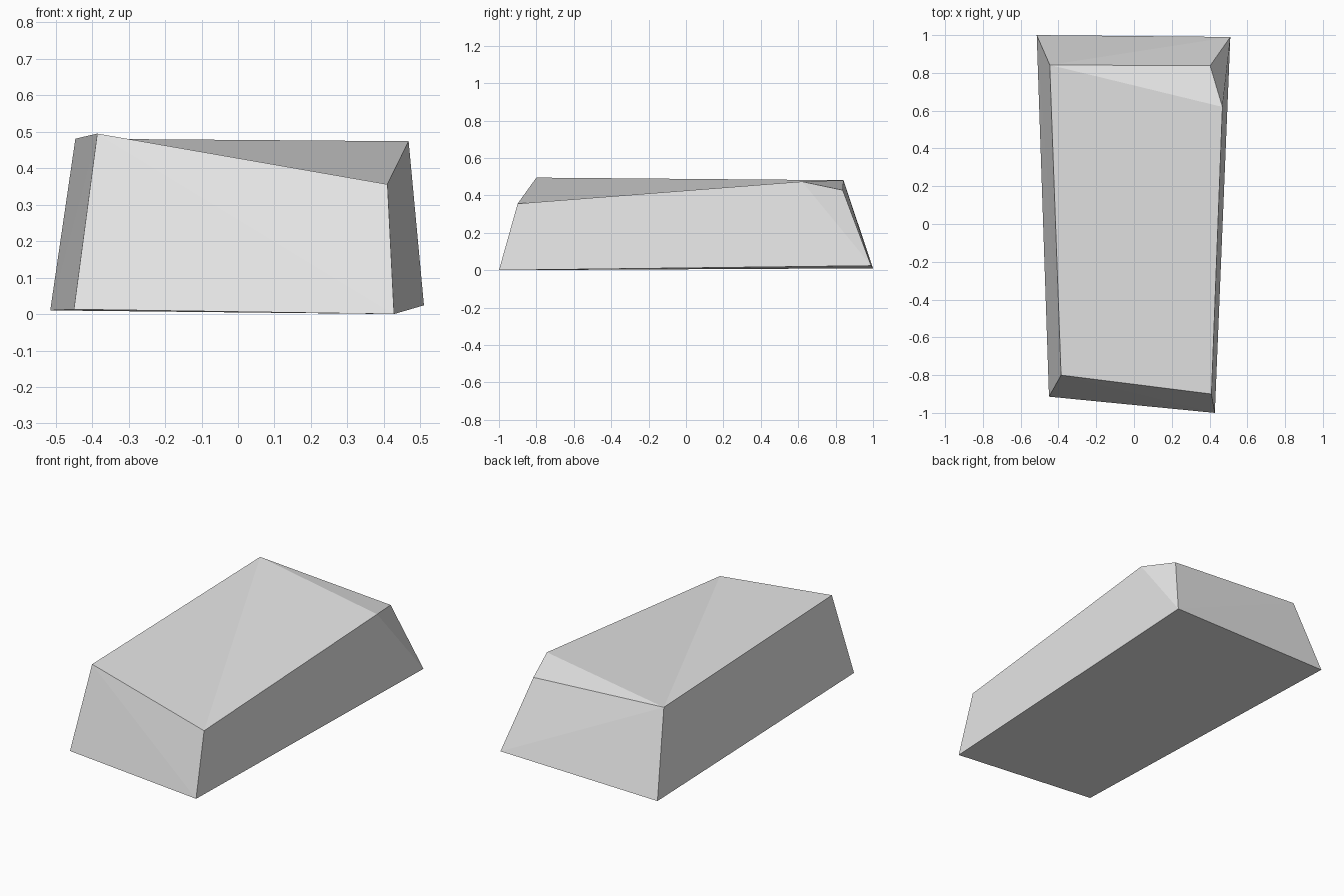
import bpy
import bmesh

cube = bpy.data.objects.get("Cube")
if cube:
    bpy.data.objects.remove(cube, do_unlink=True)


def make_material(name, color):
    mat = bpy.data.materials.new(name)
    mat.use_nodes = True
    mat.diffuse_color = color
    mat.node_tree.nodes["Principled BSDF"].inputs["Base Color"].default_value = color
    return mat


# Corners of the tapered stone block
corners = {
    "base_front_right": (-0.45, -0.914, 0.013),
    "base_front_left": (0.428, -1.0, 0.0),
    "base_back_left": (0.51, 0.99, 0.024),
    "base_back_right": (-0.515, 1.0, 0.01),
    "top_front_right": (-0.386, -0.80, 0.495),
    "top_front_left": (0.41, -0.90, 0.356),
    "top_side_left": (0.468, 0.62, 0.474),
    "top_back_left": (0.403, 0.838, 0.428),
    "top_back_right": (-0.446, 0.842, 0.481),
}

bm = bmesh.new()
vert = {name: bm.verts.new(co) for name, co in corners.items()}


def face(*names):
    bm.faces.new([vert[n] for n in names])


# Underside
face("base_front_right", "base_back_right", "base_front_left")
face("base_back_right", "base_back_left", "base_front_left")
# Front
face("base_front_right", "base_front_left", "top_front_right")
face("base_front_left", "top_front_left", "top_front_right")
# Left side and its chipped back corner
face("base_front_left", "base_back_left", "top_side_left")
face("base_front_left", "top_side_left", "top_front_left")
face("base_back_left", "top_back_left", "top_side_left")
# Back
face("base_back_left", "base_back_right", "top_back_right")
face("base_back_left", "top_back_right", "top_back_left")
# Right side
face("base_back_right", "base_front_right", "top_front_right")
face("base_back_right", "top_front_right", "top_back_right")
# Faceted top
face("top_front_right", "top_front_left", "top_back_right")
face("top_front_left", "top_side_left", "top_back_right")
face("top_side_left", "top_back_left", "top_back_right")

bmesh.ops.recalc_face_normals(bm, faces=bm.faces[:])
mesh = bpy.data.meshes.new("stone_block")
bm.to_mesh(mesh)
bm.free()
mesh.materials.append(make_material("light_grey", (0.8, 0.8, 0.8, 1.0)))
block = bpy.data.objects.new("stone_block", mesh)
bpy.context.collection.objects.link(block)
